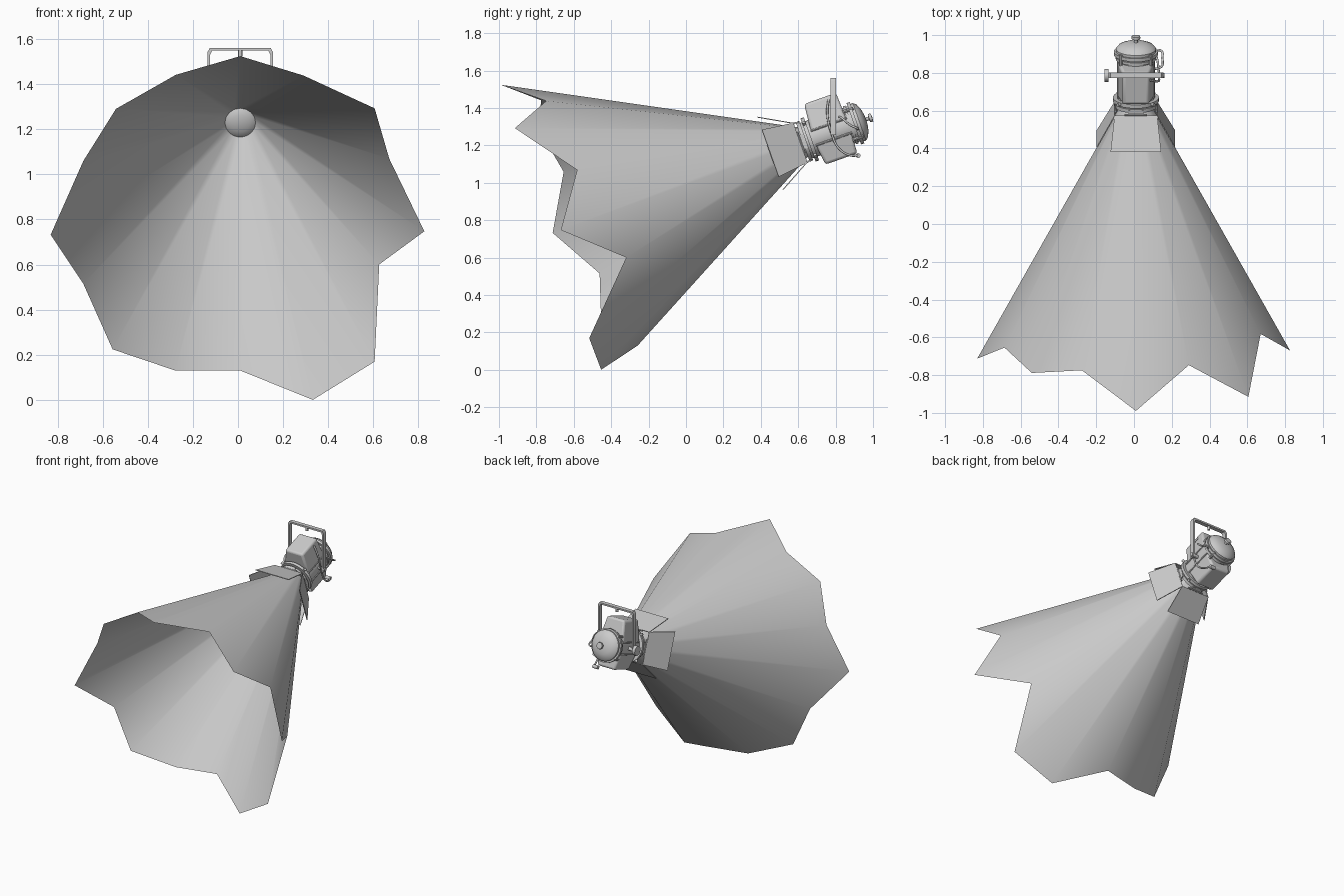
import bpy, bmesh, math
from mathutils import Matrix, Vector

if "Cube" in bpy.data.objects:
    bpy.data.objects.remove(bpy.data.objects["Cube"])

TILT = math.radians(109.5)
# lamp frame: local x = right, y = up, z = forward along the beam
LAMP = Matrix.Translation((0.01, 0.652, 1.229)) @ Matrix.Rotation(TILT, 4, 'X')


def make(name, bm, matrix=LAMP, smooth=True, bevel=0, recalc=True):
    if recalc:
        bmesh.ops.recalc_face_normals(bm, faces=bm.faces)
    me = bpy.data.meshes.new(name)
    bm.to_mesh(me)
    bm.free()
    me.transform(matrix)
    ob = bpy.data.objects.new(name, me)
    bpy.context.collection.objects.link(ob)
    if bevel:
        m = ob.modifiers.new("bevel", 'BEVEL')
        m.width, m.segments = bevel, 3
    if smooth:
        bpy.ops.object.select_all(action='DESELECT')
        ob.select_set(True)
        bpy.context.view_layer.objects.active = ob
        bpy.ops.object.shade_smooth_by_angle(angle=math.radians(35))
    return ob


def lathe(name, profile, n=32):
    """Revolve (radius, distance behind lens) points about the beam axis."""
    bm = bmesh.new()
    vs = [bm.verts.new((r, 0, -t)) for r, t in profile]
    es = [bm.edges.new(p) for p in zip(vs, vs[1:])]
    bmesh.ops.spin(bm, geom=vs + es, cent=(0, 0, 0), axis=(0, 0, 1),
                   angle=math.tau, steps=n, use_duplicate=False)
    bmesh.ops.remove_doubles(bm, verts=bm.verts, dist=1e-5)
    return make(name, bm)


def prism(name, rings, bevel=0, matrix=LAMP):
    """Solid between two matching loops of points."""
    bm = bmesh.new()
    a, b = [[bm.verts.new(p) for p in ring] for ring in rings]
    bm.faces.new(a)
    bm.faces.new(b)
    for i in range(len(a)):
        j = (i + 1) % len(a)
        bm.faces.new((a[i], a[j], b[j], b[i]))
    return make(name, bm, matrix, bevel=bevel)


def rod(name, p, q, r, matrix=LAMP, n=16):
    p, q = Vector(p), Vector(q)
    d = q - p
    bm = bmesh.new()
    bmesh.ops.create_cone(bm, cap_ends=True, segments=n, radius1=r, radius2=r, depth=d.length)
    rot = d.to_track_quat('Z', 'Y').to_matrix().to_4x4()
    bm.transform(Matrix.Translation((p + q) / 2) @ rot)
    return make(name, bm, matrix)


def tube(name, pts, r):
    cu = bpy.data.curves.new(name, 'CURVE')
    cu.dimensions, cu.bevel_depth, cu.bevel_resolution = '3D', r, 2
    cu.use_fill_caps = True
    cu.resolution_u = 6
    sp = cu.splines.new('BEZIER')
    sp.bezier_points.add(len(pts) - 1)
    for b, p in zip(sp.bezier_points, pts):
        b.co = LAMP @ Vector(p)
        b.handle_left_type = b.handle_right_type = 'AUTO'
    ob = bpy.data.objects.new(name, cu)
    bpy.context.collection.objects.link(ob)


# light beam: 16 rays of uneven length, clipped where they hit the room
lengths = [1.786, 1.56, 1.794, 1.523, 1.738, 1.42, 1.794, 1.79,
           1.532, 1.605, 1.704, 1.604, 1.79, 1.604, 1.66, 1.588]
apex = Vector((0.01, 0.777, 1.26))
rot = Matrix.Rotation(TILT, 3, 'X')
half = math.radians(28)
bm = bmesh.new()
near, far = [], []
for i, length in enumerate(lengths):
    a = i * math.tau / 16
    d = rot @ Vector((math.sin(half) * math.sin(a), math.sin(half) * math.cos(a), math.cos(half)))
    near.append(bm.verts.new(LAMP @ Vector((0.068 * math.sin(a), 0.068 * math.cos(a), 0))))
    far.append(bm.verts.new(apex + d * length))
for i in range(16):
    j = (i + 1) % 16
    bm.faces.new((near[i], near[j], far[j], far[i]))
make("light_beam", bm, Matrix.Identity(4))

# lens, housing with collars and rear cap, rear knob
lathe("lens", [(0.07, 0.002), (0.06, -0.006), (0.04, -0.013), (0.02, -0.017), (0, -0.018)])
lathe("housing", [(0, 0.012), (0.1, 0.012), (0.1, -0.03), (0.112, -0.03), (0.112, -0.01),
                  (0.1, -0.01), (0.1, 0.0), (0.122, 0.0), (0.122, 0.02), (0.1, 0.02),
                  (0.1, 0.235), (0.107, 0.235), (0.107, 0.25), (0.1, 0.25), (0.1, 0.26),
                  (0.117, 0.26), (0.117, 0.278), (0.106, 0.278), (0.106, 0.292),
                  (0.093, 0.308), (0.06, 0.322), (0.03, 0.328), (0, 0.33)])
lathe("rear_knob", [(0.01, 0.325), (0.01, 0.345), (0.022, 0.347), (0.024, 0.355),
                    (0.022, 0.363), (0, 0.365)], 20)

# vent boxes above and below the barrel
for name, s, top in (("top_vent", 1, 0.188), ("bottom_vent", -1, 0.155)):
    rings = []
    for u, w, t0, t1 in ((0.03, 0.098, 0.03, 0.232), (top, 0.07, 0.045, 0.225)):
        rings.append([(-w, s * u, -t0), (w, s * u, -t0), (w, s * u, -t1), (-w, s * u, -t1)])
    prism(name, rings, bevel=0.014)

# long side ribs on the barrel
for k, deg in enumerate((-24, 24, 156, 204)):
    a = math.radians(deg)
    c, s = math.cos(a) * 0.102, math.sin(a) * 0.102
    rod(f"side_rib_{k}", (c, s, -0.03), (c, s, -0.235), 0.006, n=8)

# four barn doors with hinges
for k in range(4):
    turn = LAMP @ Matrix.Rotation(k * math.pi / 2, 4, 'Z')
    outline = [(-0.113, 0.108, 0.045), (0.113, 0.108, 0.045), (0.134, 0.203, 0.215), (-0.134, 0.203, 0.215)]
    off = Vector((0, 0.0045, -0.0025))
    prism(f"barn_door_{k}", [outline, [Vector(p) + off for p in outline]], matrix=turn)
    rod(f"door_hinge_{k}", (-0.06, 0.109, 0.04), (0.06, 0.109, 0.04), 0.006, turn, 10)
    prism(f"hinge_plate_{k}", [[(x, 0.104, z) for x, z in ((-0.04, 0.015), (0.04, 0.015), (0.04, 0.045), (-0.04, 0.045))],
                               [(x, 0.111, z) for x, z in ((-0.04, 0.015), (0.04, 0.015), (0.04, 0.045), (-0.04, 0.045))]],
          matrix=turn)

# clamp bolts on front collar and latches on rear cap
for k in range(4):
    a = math.pi / 4 + k * math.pi / 2
    c, s = math.cos(a), math.sin(a)
    rod(f"collar_bolt_{k}", (c * 0.11, s * 0.11, -0.01), (c * 0.137, s * 0.137, -0.01), 0.009, n=12)
    rod(f"cap_latch_{k}", (c * 0.112, s * 0.112, -0.225), (c * 0.112, s * 0.112, -0.285), 0.009, n=8)

# upright yoke: flat strip bent into an arch
PIV = Vector((0.01, 0.787, 1.277))
side = [(0.145, -0.02), (0.145, 0.265), (0.135, 0.283)]
path = side + [(-x, z) for x, z in reversed(side)]
inner = [(x * 0.92, z if z < 0 else z - 0.012) for x, z in path]
loop = path + inner[::-1]
yoke = prism("yoke", [[(x, y, z) for x, z in loop] for y in (-0.015, 0.015)],
             matrix=Matrix.Translation(PIV))
at = Matrix.Translation(PIV)
rod("yoke_bolt", (0, 0, 0.245), (0, 0, 0.282), 0.009, at)
for s in (-1, 1):
    rod("yoke_pivot", (s * 0.095, 0, 0), (s * 0.152, 0, 0), 0.013, at)
rod("tilt_lock_knob", (-0.145, 0, 0), (-0.167, 0, 0), 0.034, at, 20)

# bent cable on the right side, ending in a small plug
tube("side_cable", [(0.075, 0.165, -0.175), (0.115, 0.1, -0.145), (0.122, -0.02, -0.131),
                    (0.12, -0.1, -0.142), (0.11, -0.155, -0.19), (0.09, -0.168, -0.235)], 0.006)
rod("cable_plug", (0.1, -0.168, -0.225), (0.06, -0.168, -0.225), 0.013)
# rear grab handle on the right
tube("rear_handle", [(0.1, 0.06, -0.2), (0.135, 0.05, -0.21), (0.14, 0.0, -0.24),
                     (0.135, -0.03, -0.27), (0.105, -0.035, -0.27)], 0.006)
